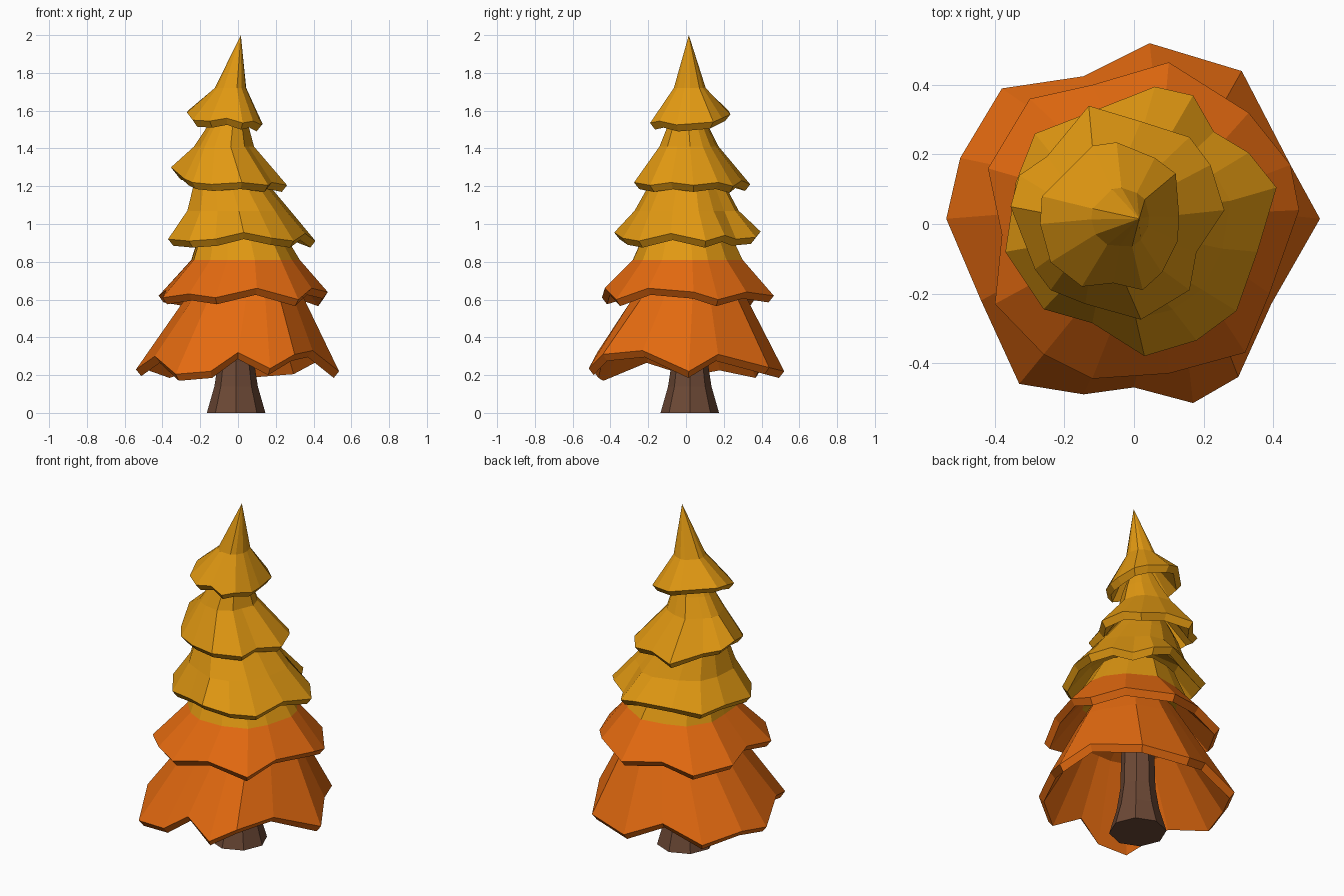
import bpy, bmesh, math
from mathutils import Vector

SPLIT = 0.81  # height where orange foliage turns to yellow


def material(name, rgb):
    m = bpy.data.materials.new(name)
    m.diffuse_color = (*rgb, 1)
    return m


orange = material("orange_foliage", (0.77, 0.143, 0.005))
yellow = material("golden_foliage", (0.75, 0.315, 0.006))
bark = material("brown_bark", (0.15, 0.065, 0.036))


def loft(name, rings, mats, tip=None, inner_tip=None):
    """Join rings of equal point count; close ends with a point or a flat cap."""
    bm = bmesh.new()
    loops = [[bm.verts.new(p) for p in ring] for ring in rings]
    n = len(loops[0])
    for a, b in zip(loops, loops[1:]):
        for i in range(n):
            j = (i + 1) % n
            bm.faces.new((a[i], a[j], b[j], b[i]))
    for loop, point in ((loops[0], inner_tip), (loops[-1], tip)):
        if point is None:
            bm.faces.new(loop)
        else:
            v = bm.verts.new(point)
            for i in range(n):
                bm.faces.new((loop[i], loop[(i + 1) % n], v))
    bmesh.ops.recalc_face_normals(bm, faces=bm.faces[:])
    for f in bm.faces:
        if len(mats) > 1 and f.calc_center_median().z > SPLIT:
            f.material_index = 1
    me = bpy.data.meshes.new(name)
    bm.to_mesh(me)
    bm.free()
    for m in mats:
        me.materials.append(m)
    bpy.context.collection.objects.link(bpy.data.objects.new(name, me))


def tier(name, rim, sections, mats, tip=None):
    """Hollow skirt: ragged rim, folded lip and sections (x, y, radius, z) above."""
    rim = [Vector(p) for p in rim]
    mid = sum(rim, Vector()) / len(rim)

    def ring(x, y, r, z):
        flat = [Vector((p.x - mid.x, p.y - mid.y)) for p in rim]
        mean = sum(d.length for d in flat) / len(flat)
        return [(x + q.x, y + q.y, z) for q in
                (r * 0.5 * (d / mean + d.normalized()) for d in flat)]

    lip = []
    for p in rim:
        d = Vector((p.x - mid.x, p.y - mid.y, 0)).normalized()
        lip.append(p - d * 0.028 - Vector((0, 0, 0.035)))
    x, y, r, z = sections[0]
    inner = ring(x, y, r * 0.86, z - 0.03)
    loft(name, [inner, lip, rim] + [ring(*s) for s in sections], mats,
         tip, (x, y, z + 0.08))


# trunk: eight sides, flared foot
loft("trunk", [[(-0.01 + r * math.sin(k * math.pi / 4), 0.02 - r * math.cos(k * math.pi / 4), z)
                for k in range(8)]
               for r, z in ((0.155, 0), (0.115, 0.14), (0.095, 0.27), (0.085, 0.66))], [bark])

# foliage tiers, bottom to top
tier("bottom_tier",
     [(0.535, 0.015, 0.22), (0.45, 0.17, 0.31), (0.31, 0.44, 0.24), (0.045, 0.52, 0.22),
      (-0.145, 0.425, 0.30), (-0.38, 0.39, 0.22), (-0.50, 0.19, 0.26), (-0.54, 0.015, 0.23),
      (-0.44, -0.22, 0.30), (-0.33, -0.46, 0.205), (-0.145, -0.49, 0.22), (0, -0.47, 0.32),
      (0.17, -0.515, 0.235), (0.30, -0.44, 0.31), (0.395, -0.23, 0.33)],
     [(0.03, 0, 0.31, 0.60), (0.03, 0, 0.22, 0.76)], [orange])

tier("lower_tier",
     [(0.475, 0.04, 0.64), (0.45, 0.17, 0.60), (0.33, 0.32, 0.64), (0.10, 0.465, 0.62),
      (-0.12, 0.40, 0.65), (-0.30, 0.36, 0.60), (-0.42, 0.16, 0.62), (-0.38, -0.03, 0.65),
      (-0.40, -0.23, 0.61), (-0.26, -0.375, 0.63), (-0.12, -0.445, 0.61), (0.10, -0.43, 0.66),
      (0.32, -0.37, 0.60), (0.39, -0.20, 0.66)],
     [(0.03, 0, 0.295, SPLIT), (0.01, 0, 0.22, 0.97)], [orange, yellow])

tier("middle_tier",
     [(0.41, 0.105, 0.91), (0.33, 0.205, 0.94), (0.23, 0.265, 0.92), (0.17, 0.37, 0.93),
      (0.06, 0.395, 0.96), (-0.13, 0.32, 0.94), (-0.285, 0.26, 0.92), (-0.34, 0.12, 0.94),
      (-0.37, -0.08, 0.92), (-0.26, -0.245, 0.91), (-0.12, -0.285, 0.92), (0.03, -0.38, 0.955),
      (0.18, -0.335, 0.925), (0.295, -0.25, 0.91), (0.355, -0.08, 0.95)],
     [(0.01, 0.01, 0.27, 1.07), (-0.03, 0.01, 0.2, 1.2), (-0.05, 0.01, 0.14, 1.3)], [yellow])

tier("upper_tier",
     [(0.26, 0.04, 1.205), (0.22, 0.17, 1.22), (0.16, 0.25, 1.20), (0.02, 0.295, 1.23),
      (-0.13, 0.34, 1.21), (-0.25, 0.195, 1.25), (-0.33, 0.14, 1.27), (-0.355, 0.05, 1.30),
      (-0.285, -0.13, 1.24), (-0.24, -0.19, 1.22), (-0.14, -0.23, 1.21), (0.02, -0.275, 1.22),
      (0.16, -0.19, 1.205), (0.18, -0.08, 1.22)],
     [(-0.075, 0.015, 0.155, 1.41), (-0.055, 0.01, 0.11, 1.51), (-0.045, 0.01, 0.07, 1.6)],
     [yellow])

tier("top_tier",
     [(0.13, 0.02, 1.53), (0.12, 0.145, 1.54), (0.06, 0.19, 1.56), (-0.05, 0.235, 1.58),
      (-0.12, 0.225, 1.60), (-0.265, 0.08, 1.60), (-0.27, 0, 1.59), (-0.24, -0.11, 1.55),
      (-0.15, -0.18, 1.545), (-0.06, -0.17, 1.56), (0.025, -0.19, 1.535), (0.08, -0.14, 1.545),
      (0.125, -0.05, 1.525)],
     [(-0.035, 0.015, 0.085, 1.72)], [yellow], tip=(0.015, 0.015, 2.0))
